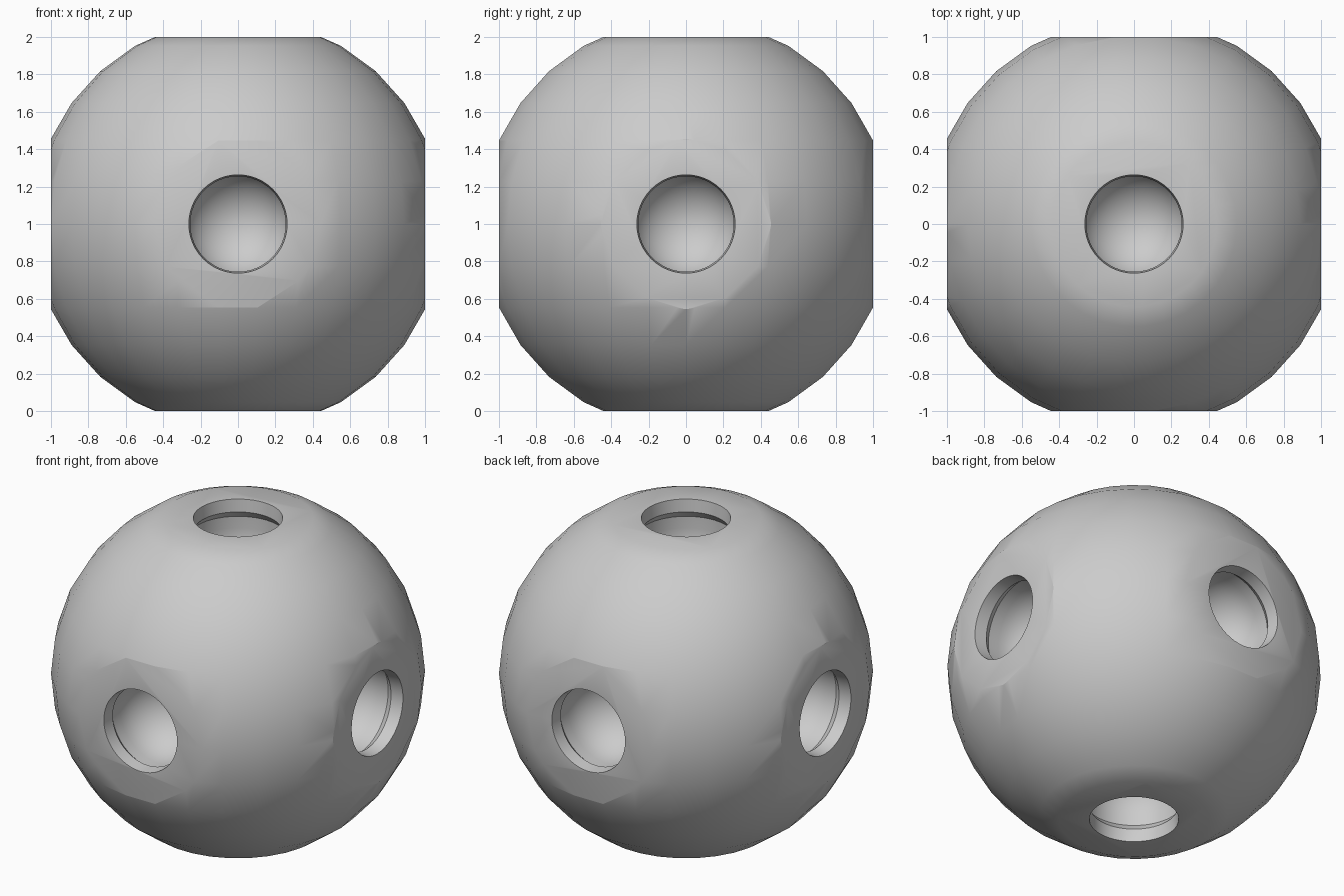
import bpy, bmesh
from math import sin, cos, pi, radians
from mathutils import Vector

cube = bpy.data.objects.get("Cube")
if cube:
    bpy.data.objects.remove(cube, do_unlink=True)

RADIUS = 1.1
AXES = [Vector(a) * s for a in ((1, 0, 0), (0, 1, 0), (0, 0, 1)) for s in (1, -1)]

grey = bpy.data.materials.new("mid_grey")
grey.use_nodes = True
color = (0.6, 0.6, 0.6, 1)
grey.diffuse_color = color
grey.node_tree.nodes["Principled BSDF"].inputs["Base Color"].default_value = color


def lathe(bm, profile, sides, axis=Vector((0, 0, 1))):
    """Closed solid of revolution from (radius, height) points along an axis."""
    turn = Vector((0, 0, 1)).rotation_difference(axis)
    rings = []
    for r, h in profile:
        rings.append([bm.verts.new(turn @ Vector((r * cos(2 * pi * i / sides),
                                                  r * sin(2 * pi * i / sides), h)))
                      for i in range(sides)])
    for a, b in zip(rings, rings[1:]):
        for i in range(sides):
            j = (i + 1) % sides
            bm.faces.new((a[i], a[j], b[j], b[i]))
    bm.faces.new(rings[0][::-1])
    bm.faces.new(rings[-1])


def make_object(bm, name):
    bmesh.ops.recalc_face_normals(bm, faces=bm.faces)
    mesh = bpy.data.meshes.new(name)
    bm.to_mesh(mesh)
    bm.free()
    mesh.materials.append(grey)
    obj = bpy.data.objects.new(name, mesh)
    bpy.context.collection.objects.link(obj)
    return obj


# Ball with a flat facet on each of its six sides
bm = bmesh.new()
latitudes = [radians(12 * k) for k in range(-7, 8)]
lathe(bm, [(RADIUS * cos(a), RADIUS * sin(a)) for a in latitudes], 30)
for axis in AXES:
    cut = bmesh.ops.bisect_plane(bm, geom=bm.verts[:] + bm.edges[:] + bm.faces[:],
                                 plane_co=axis, plane_no=axis, clear_outer=True)
    rim = [e for e in cut["geom_cut"] if isinstance(e, bmesh.types.BMEdge)]
    bmesh.ops.contextual_create(bm, geom=rim)
ball = make_object(bm, "ball")

# Round sockets: short neck, undercut, then a bowl
bowl_radius, bowl_center = 0.29, 0.8
profile = [(0.268, 1.05), (0.263, 1.0), (0.255, 0.92), (bowl_radius, 0.875)]
for k in range(0, 12):
    a = radians(7.7 * k)
    profile.append((bowl_radius * cos(a), bowl_center - bowl_radius * sin(a)))
bm = bmesh.new()
for axis in AXES:
    lathe(bm, profile, 48, axis)
cutter = make_object(bm, "socket_cutter")
cutter.hide_render = True

mod = ball.modifiers.new("sockets", "BOOLEAN")
mod.operation = "DIFFERENCE"
mod.solver = "EXACT"
mod.object = cutter
solid = bpy.data.meshes.new_from_object(
    ball.evaluated_get(bpy.context.evaluated_depsgraph_get()))
ball.modifiers.clear()
ball.data = solid
bpy.data.objects.remove(cutter, do_unlink=True)

# Smooth shading with crisp socket edges
ball.location.z = 1
bpy.ops.object.select_all(action="DESELECT")
ball.select_set(True)
bpy.context.view_layer.objects.active = ball
bpy.ops.object.shade_smooth_by_angle(angle=radians(30))
